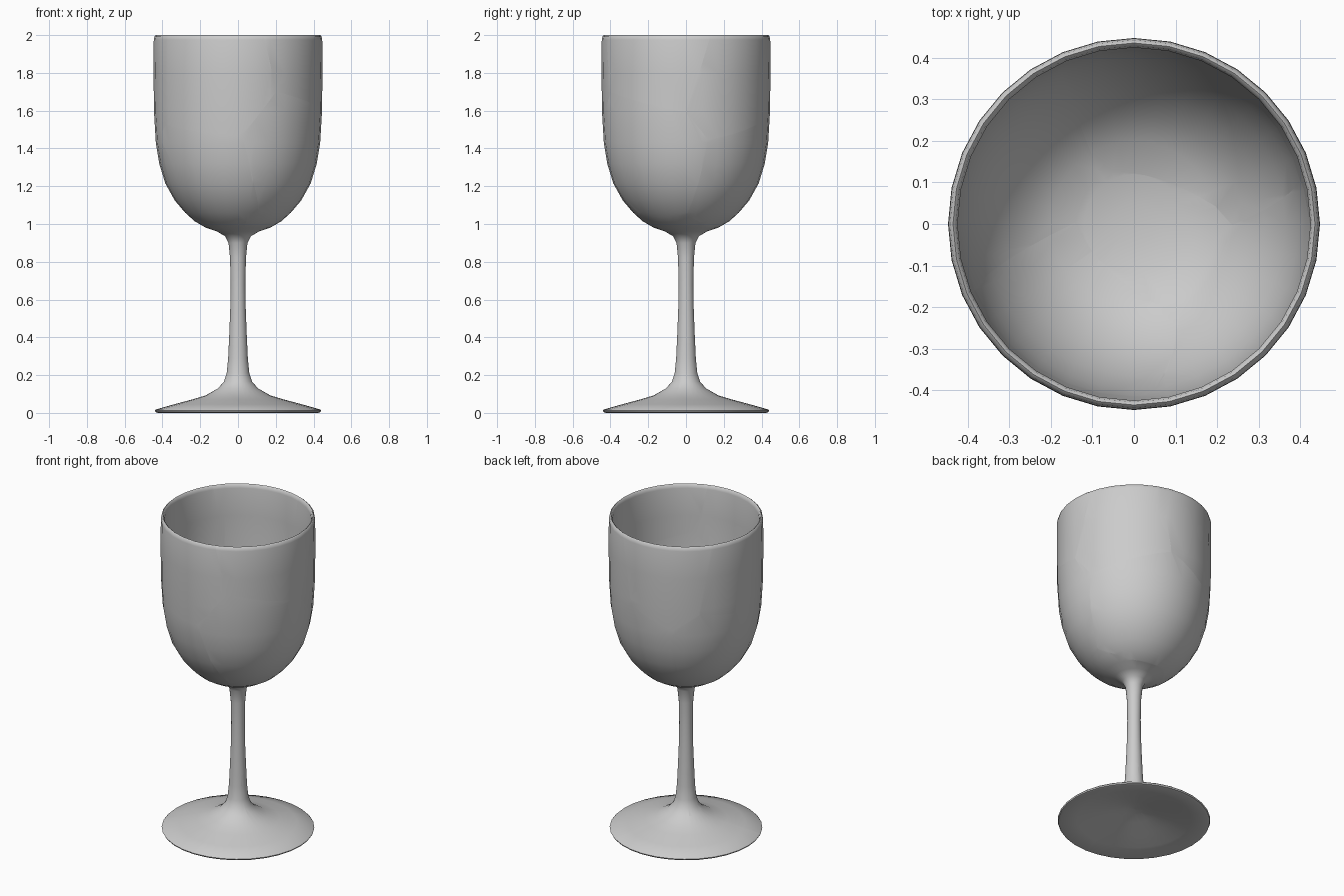
import bpy, bmesh, math
from mathutils import Vector

if "Cube" in bpy.data.objects:
    bpy.data.objects.remove(bpy.data.objects["Cube"])

SIDES = 32

# Closed half-section of the glass: (radius, height), underside -> outside -> inside
PROFILE = [
    (0, .085), (.05, .08), (.12, .065), (.22, .042), (.33, .018), (.425, 0), (.437, .004),
    (.441, .012), (.435, .018), (.34, .045), (.24, .072), (.17, .093), (.106, .13),
    (.075, .165), (.06, .21), (.052, .29), (.046, .42), (.041, .55), (.039, .68),
    (.042, .82), (.05, .90), (.068, .935), (.11, .96), (.17, .98), (.23, 1.015),
    (.28, 1.06), (.335, 1.125), (.385, 1.215), (.417, 1.32), (.435, 1.43), (.445, 1.6),
    (.447, 1.8), (.446, 1.975), (.442, 1.994), (.435, 2.0), (.428, 1.994), (.424, 1.975),
    (.425, 1.8), (.423, 1.6), (.413, 1.43), (.396, 1.33), (.364, 1.23), (.315, 1.143),
    (.262, 1.083), (.2, 1.035), (.12, 1.008), (.05, 1.0), (0, .998),
]


def polar(deg, r, z):
    a = math.radians(deg)
    return Vector((r * math.cos(a), r * math.sin(a), z))


# Centres of the broken pieces
SEEDS = {
    "bowl_upper": [polar(42, .43, 1.78), polar(106, .43, 1.86), polar(176, .43, 1.78),
                   polar(245, .43, 1.77), polar(340, .43, 1.92)],
    "bowl_lower": [polar(322, .40, 1.36), polar(235, .36, 1.22), polar(165, .40, 1.27),
                   polar(65, .36, 1.26)],
    "stem": [Vector((.06, -.08, .72))],
    "foot": [polar(20, .25, .07), polar(95, .25, .05), polar(165, .27, .06),
             polar(235, .24, .04), polar(305, .26, .06)],
}


def make_glass():
    bm = bmesh.new()
    rings = []
    for r, z in PROFILE:
        n = SIDES if r > 0 else 1
        rings.append([bm.verts.new(polar(360 * i / SIDES, r, z)) for i in range(n)])
    for a, b in zip(rings, rings[1:]):
        for i in range(SIDES):
            j = (i + 1) % SIDES
            quad = [a[i % len(a)], a[j % len(a)], b[j % len(b)], b[i % len(b)]]
            bm.faces.new(list(dict.fromkeys(quad)))
    bmesh.ops.recalc_face_normals(bm, faces=bm.faces[:])
    return bm


def cut_piece(whole, seed, others):
    """Keep the part of the glass that is nearest to this seed."""
    bm = whole.copy()
    for other in others:
        res = bmesh.ops.bisect_plane(
            bm, geom=bm.verts[:] + bm.edges[:] + bm.faces[:], dist=1e-6,
            plane_co=(seed + other) / 2, plane_no=(other - seed).normalized(),
            clear_outer=True)
        edges = [e for e in res["geom_cut"]
                 if isinstance(e, bmesh.types.BMEdge) and e.is_boundary]
        if edges:
            bmesh.ops.triangle_fill(bm, edges=edges, use_beauty=True,
                                    normal=(other - seed).normalized())
    bmesh.ops.recalc_face_normals(bm, faces=bm.faces[:])
    return bm


# Fit-together shards
glass = make_glass()
all_seeds = [s for group in SEEDS.values() for s in group]
for part, group in SEEDS.items():
    for n, seed in enumerate(group, 1):
        bm = cut_piece(glass, seed, [s for s in all_seeds if s is not seed])
        mesh = bpy.data.meshes.new(f"{part}_shard_{n}")
        bm.to_mesh(mesh)
        bm.free()
        ob = bpy.data.objects.new(mesh.name, mesh)
        bpy.context.collection.objects.link(ob)
        ob.select_set(True)
        bpy.context.view_layer.objects.active = ob
glass.free()
bpy.ops.object.shade_smooth_by_angle(angle=math.radians(40))
